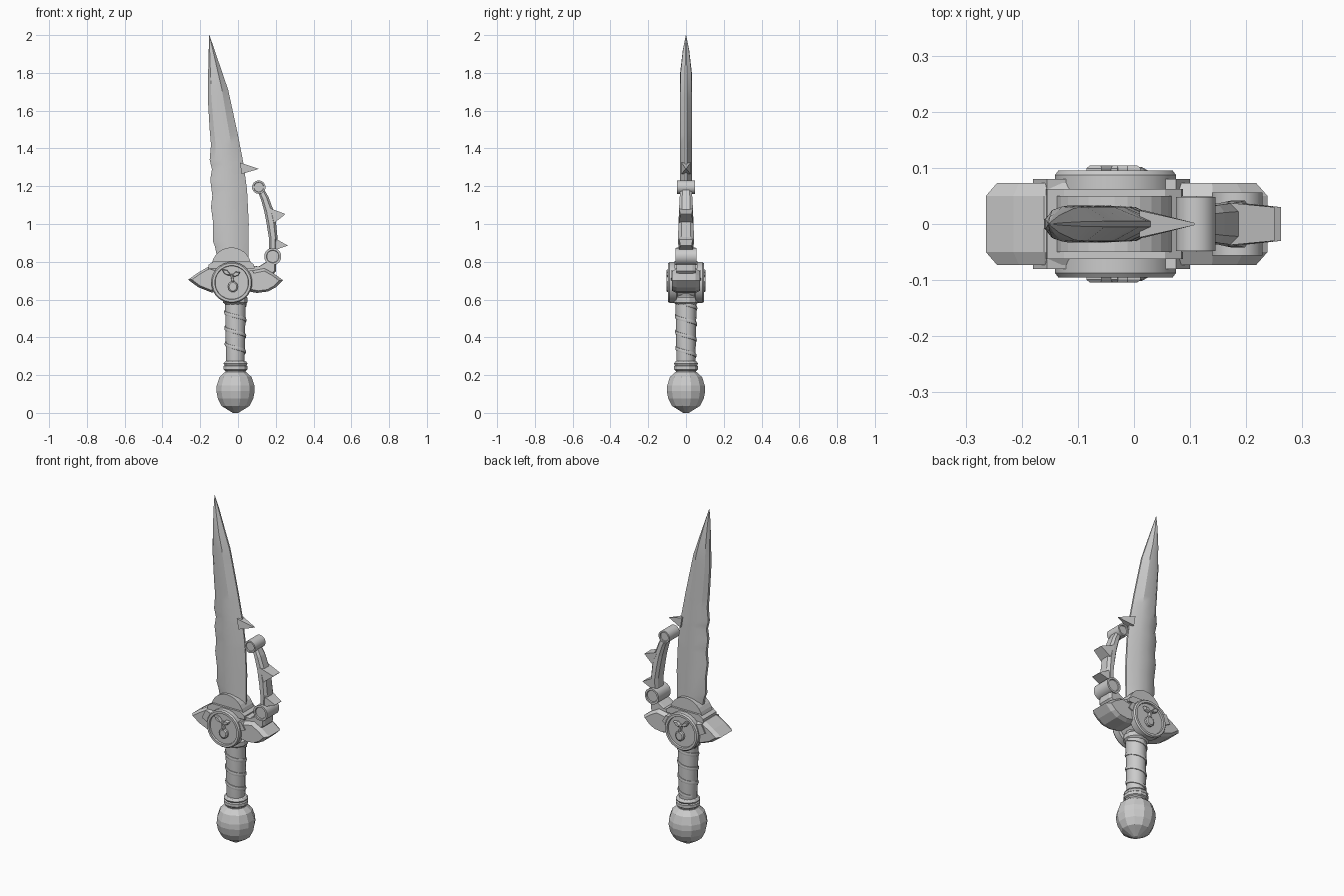
import bpy, bmesh, math
from mathutils import Vector

if "Cube" in bpy.data.objects:
    bpy.data.objects.remove(bpy.data.objects["Cube"])

steel = bpy.data.materials.new("grey_steel")
steel.diffuse_color = (0.6, 0.6, 0.6, 1)
steel.use_nodes = True
steel.node_tree.nodes["Principled BSDF"].inputs["Base Color"].default_value = steel.diffuse_color


def make(name, loops, smooth=None, caps=True):
    """Skin a list of closed point loops into one solid."""
    bm = bmesh.new()
    rows = [[bm.verts.new(p) for p in lp] for lp in loops]
    n = len(rows[0])
    for a, b in zip(rows, rows[1:]):
        for i in range(n):
            bm.faces.new((a[i], a[(i + 1) % n], b[(i + 1) % n], b[i]))
    if caps:
        bm.faces.new(rows[0])
        bm.faces.new(rows[-1])
    bmesh.ops.remove_doubles(bm, verts=bm.verts, dist=1e-5)
    bmesh.ops.recalc_face_normals(bm, faces=bm.faces)
    me = bpy.data.meshes.new(name)
    bm.to_mesh(me)
    bm.free()
    me.materials.append(steel)
    ob = bpy.data.objects.new(name, me)
    bpy.context.collection.objects.link(ob)
    if smooth:
        bpy.ops.object.select_all(action='DESELECT')
        ob.select_set(True)
        bpy.context.view_layer.objects.active = ob
        bpy.ops.object.shade_smooth_by_angle(angle=math.radians(smooth))
    return ob


def prism(name, pts, half, edge=None, scale=1.0):
    """Front outline (x, z) extruded along y, with optional chamfered faces."""
    edge = half if edge is None else edge
    cx = sum(p[0] for p in pts) / len(pts)
    cz = sum(p[1] for p in pts) / len(pts)
    layers = [(-half, scale), (-edge, 1), (edge, 1), (half, scale)]
    if edge == half:
        layers = layers[1:3]
    return make(name, [[(cx + (x - cx) * s, y, cz + (z - cz) * s) for x, z in pts]
                       for y, s in layers])


def turned(name, profile, axis_pos, n=16, along_y=False, smooth=None):
    """Revolve (radius, position) pairs around z, or around y."""
    loops = []
    for r, t in profile:
        ring = []
        for i in range(n):
            a = math.tau * (i + 0.5) / n
            c, s = r * math.cos(a), r * math.sin(a)
            ring.append((axis_pos[0] + c, t, axis_pos[1] + s) if along_y
                        else (axis_pos[0] + c, axis_pos[1] + s, t))
        loops.append(ring)
    return make(name, loops, smooth)


def lerp(table, z):
    for (z0, a), (z1, b) in zip(table, table[1:]):
        if z <= z1:
            return a + (b - a) * (z - z0) / (z1 - z0)
    return table[-1][1]


# Blade: scalloped back edge on the left, bevelled cutting edge on the right
left = [(0.82, -0.11), (0.88, -0.122), (0.91, -0.133), (1.0, -0.131), (1.09, -0.143),
        (1.15, -0.136), (1.235, -0.147), (1.29, -0.138), (1.34, -0.15), (1.42, -0.143),
        (1.5, -0.15), (1.67, -0.16), (1.8, -0.158), (2.0, -0.153)]
right = [(0.82, 0.055), (1.0, 0.057), (1.18, 0.048), (1.315, 0.03), (1.47, 0.0),
         (1.6, -0.028), (1.71, -0.052), (2.0, -0.151)]
thick = [(0.8, 0.033), (1.75, 0.033), (1.83, 0.03), (1.92, 0.017), (2.0, 0.001)]
levels = sorted({z for z, _ in left} | {z for z, _ in right} | {1.92})
loops = []
for z in levels:
    a, b, t = lerp(left, z), lerp(right, z), lerp(thick, z)
    w = b - a
    half = [(a, 0.25 * t), (a + 0.16 * w, 0.8 * t), (a + 0.4 * w, t), (a + 0.7 * w, 0.92 * t), (b, 0.15 * t)]
    loops.append([(x, -y, z) for x, y in half] + [(x, y, z) for x, y in reversed(half)])
make("blade", loops, smooth=25)


def spike(name, base, tip, half, edge=0.0):
    """Thorn from two base points to a tip edge."""
    (x0, z0), (x1, z1) = base
    make(name, [[(x0, -half, z0), (x0, half, z0), (x1, half, z1), (x1, -half, z1)],
                [(tip[0], -edge, tip[1] + 0.001), (tip[0], edge, tip[1] + 0.001),
                 (tip[0], edge, tip[1] - 0.001), (tip[0], -edge, tip[1] - 0.001)]])


spike("blade_spike", [(0.01, 1.325), (0.02, 1.265)], (0.108, 1.292), 0.024, 0.002)

# Knuckle guard: curved bar, two barrel ends and two thorns
path = [(0.118, 1.185), (0.142, 1.135), (0.163, 1.07), (0.177, 1.0), (0.186, 0.93), (0.185, 0.85)]
width = [0.017, 0.021, 0.024, 0.025, 0.023, 0.02]
depth = [0.028, 0.034, 0.037, 0.04, 0.042, 0.04]
loops = []
for i, (x, z) in enumerate(path):
    p, q = path[max(i - 1, 0)], path[min(i + 1, len(path) - 1)]
    d = Vector((q[0] - p[0], q[1] - p[1])).normalized()
    nx, nz, w, h = -d.y, d.x, width[i], depth[i]
    sec = [(-w, -0.6 * h), (-0.5 * w, -h), (0.5 * w, -h), (w, -0.6 * h),
           (w, 0.6 * h), (0.5 * w, h), (-0.5 * w, h), (-w, 0.6 * h)]
    loops.append([(x + nx * s, y, z + nz * s) for s, y in sec])
make("knuckle_bar", loops)
for name, pos, r, h in (("upper_barrel", (0.11, 1.195), 0.036, 0.048),
                        ("lower_barrel", (0.184, 0.828), 0.046, 0.056)):
    turned(name, [(r * 0.7, -h + 0.006), (r * 0.75, -h), (r, -h), (r, h), (r * 0.75, h),
                  (r * 0.7, h - 0.006)], pos, 14, True, 30)
spike("upper_thorn", [(0.165, 1.085), (0.185, 1.0)], (0.25, 1.052), 0.038, 0.03)
spike("lower_thorn", [(0.185, 0.93), (0.19, 0.86)], (0.262, 0.886), 0.038, 0.03)
prism("knuckle_mount", [(0.04, 0.72), (0.04, 0.785), (0.11, 0.775), (0.15, 0.8),
                        (0.2, 0.8), (0.2, 0.75), (0.17, 0.72)], 0.05, 0.035, 0.9)

# Cross guard: swept wings with raised side plates
prism("left_wing", [(-0.264, 0.705), (-0.215, 0.74), (-0.16, 0.772), (-0.09, 0.765),
                    (-0.07, 0.65), (-0.14, 0.637), (-0.21, 0.665)], 0.073, 0.05, 0.8)
prism("right_wing", [(0.238, 0.702), (0.195, 0.735), (0.14, 0.765), (0.04, 0.745),
                     (0.02, 0.65), (0.1, 0.635), (0.16, 0.643), (0.2, 0.665)], 0.073, 0.05, 0.8)
prism("left_wing_plate", [(-0.18, 0.715), (-0.155, 0.765), (-0.1, 0.745), (-0.1, 0.665),
                          (-0.14, 0.65), (-0.135, 0.69)], 0.08)
prism("right_wing_plate", [(0.1, 0.715), (0.075, 0.755), (0.02, 0.745), (0.02, 0.66),
                           (0.06, 0.645), (0.055, 0.69)], 0.08)
arch = [(-0.035 + 0.106 * math.cos(math.pi * i / 14), 0.77 + 0.106 * math.sin(math.pi * i / 14))
        for i in range(15)]
prism("blade_socket", arch + [(-0.14, 0.69), (0.07, 0.69)], 0.05)
prism("socket_collar", [(-0.157, 0.765), (-0.155, 0.785), (-0.125, 0.805), (0.055, 0.805),
                        (0.085, 0.785), (0.087, 0.765)], 0.062)
# Round boss with a raised rim on both faces
turned("guard_disc", [(0.088, -0.085), (0.09, -0.095), (0.103, -0.095), (0.109, -0.087),
                      (0.109, -0.05), (0.095, -0.045), (0.095, 0.045), (0.109, 0.05),
                      (0.109, 0.087), (0.103, 0.095), (0.09, 0.095), (0.088, 0.085)],
       (-0.033, 0.69), 24, True, 30)

# Plain leaf, stem and drop relief on each face
leaf = [(-0.085, 0.76), (-0.058, 0.757), (-0.035, 0.728), (-0.055, 0.728), (-0.074, 0.738)]
leaf2 = [(-0.035, 0.728), (-0.012, 0.748), (0.012, 0.745), (0.002, 0.728), (-0.02, 0.72)]
stem = [(-0.041, 0.735), (-0.029, 0.735), (-0.02, 0.69), (-0.032, 0.69)]
drop = [(-0.027 + 0.027 * math.cos(i * math.pi / 5), 0.668 + 0.03 * math.sin(i * math.pi / 5))
        for i in range(10)]
for side, s in (("front", -1), ("back", 1)):
    for part, pts in (("leaf", leaf), ("small_leaf", leaf2), ("stem", stem), ("drop", drop)):
        ob = prism(f"{side}_{part}", pts, 0.011, 0.006, 0.75)
        ob.location.y = s * 0.093

# Grip with a spiral cord
turned("grip", [(0.046, 0.23), (0.05, 0.27), (0.053, 0.42), (0.056, 0.6), (0.056, 0.64)],
       (-0.014, 0), 14, smooth=40)
turned("grip_top_ring", [(0.056, 0.575), (0.068, 0.585), (0.068, 0.61), (0.056, 0.62)],
       (-0.015, 0), 12)
loops = []
steps = 84
for i in range(steps + 1):
    t = i / steps
    a, z = math.tau * 3.4 * t, 0.575 - 0.285 * t
    r = 0.055 - 0.005 * t
    c, s = math.cos(a), math.sin(a)
    loops.append([(-0.014 + (r + o) * c, (r + o) * s, z + h)
                  for o, h in ((-0.008, -0.011), (0.004, -0.009), (0.006, 0), (0.004, 0.009), (-0.008, 0.011))])
make("grip_cord", loops, smooth=40)

# Lower collar and faceted pommel
turned("grip_collar", [(0.05, 0.205), (0.058, 0.225), (0.066, 0.23), (0.066, 0.247), (0.06, 0.252),
                       (0.066, 0.262), (0.058, 0.272), (0.05, 0.275)], (-0.013, 0), 12)
turned("pommel", [(0.058, 0.216), (0.088, 0.19), (0.103, 0.145), (0.105, 0.115), (0.097, 0.075),
                  (0.077, 0.037), (0.015, 0.0)], (-0.013, 0), 12)
